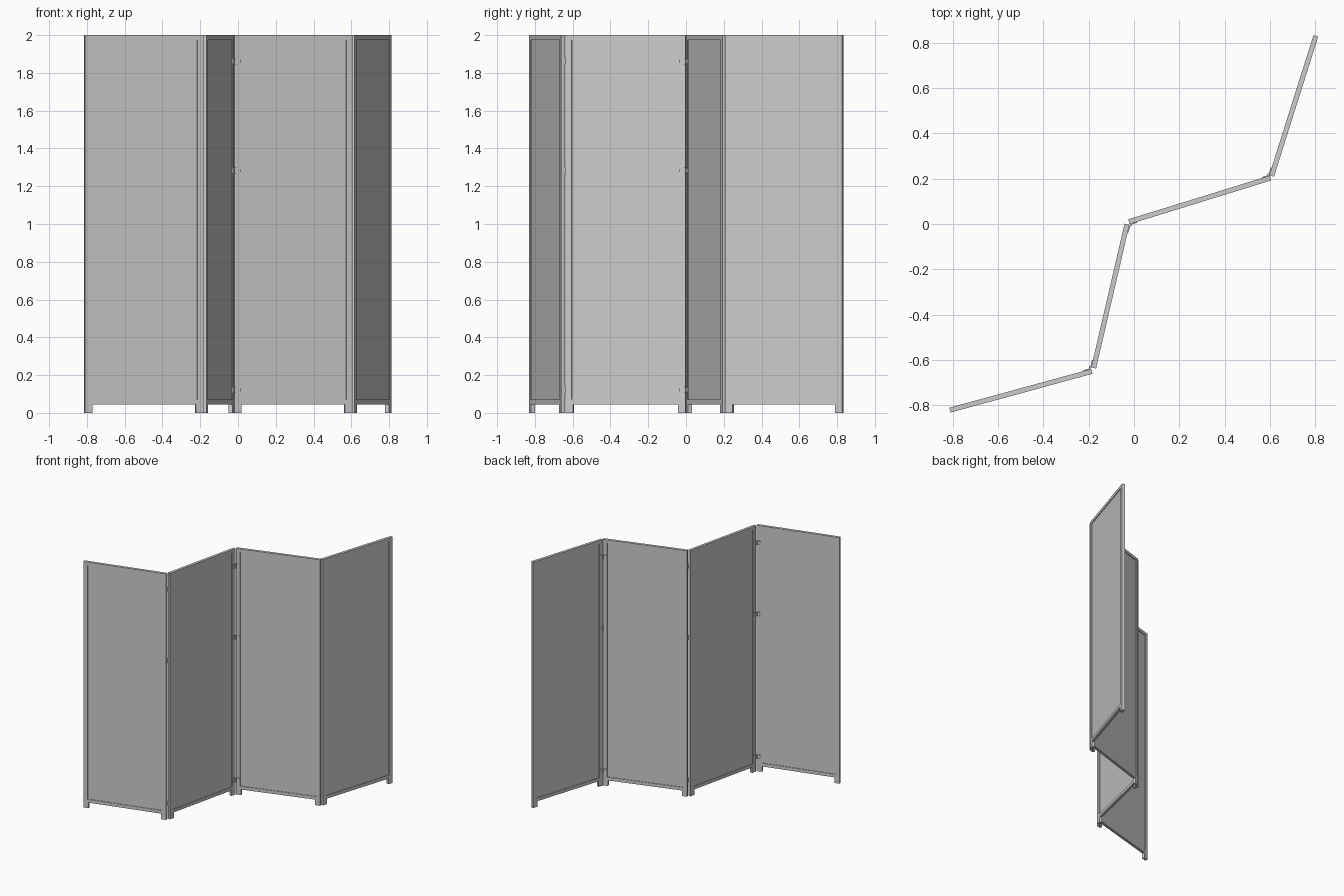
import bpy, bmesh, math
from mathutils import Matrix, Vector

if "Cube" in bpy.data.objects:
    bpy.data.objects.remove(bpy.data.objects["Cube"])

H, T = 2.0, 0.022            # screen height, frame thickness
STILE, RAIL, FOOT_W, FOOT_H = 0.033, 0.026, 0.04, 0.045

# Centre line of each folding panel, seen from above
PANELS = [((-0.812, -0.821), (-0.186, -0.650)),
          ((-0.178, -0.635), (-0.031, -0.001)),
          ((-0.022, 0.010), (0.602, 0.203)),
          ((0.607, 0.212), (0.802, 0.830))]
HINGE_Z = (0.122, 1.283, 1.862)


def add_box(bm, x0, x1, y0, y1, z0, z1):
    m = (Matrix.Translation(((x0 + x1) / 2, (y0 + y1) / 2, (z0 + z1) / 2))
         @ Matrix.Diagonal((x1 - x0, y1 - y0, z1 - z0, 1)))
    bmesh.ops.create_cube(bm, size=1, matrix=m)


def make_object(name, bm, matrix):
    me = bpy.data.meshes.new(name)
    bm.to_mesh(me)
    bm.free()
    ob = bpy.data.objects.new(name, me)
    ob.matrix_world = matrix
    bpy.context.collection.objects.link(ob)
    return ob


def placement(origin, direction, z=0):
    a = math.atan2(direction.y, direction.x)
    return Matrix.Translation((origin.x, origin.y, z)) @ Matrix.Rotation(a, 4, 'Z')


def make_panel(i, a, b):
    a, b = Vector(a), Vector(b)
    L, h = (b - a).length, T / 2
    m = placement(a, b - a)
    # Frame: two stiles with wider feet, top and bottom rails
    bm = bmesh.new()
    for s0, s1, f0, f1 in ((0, STILE, 0, FOOT_W), (L - STILE, L, L - FOOT_W, L)):
        add_box(bm, s0, s1, -h, h, FOOT_H, H)
        add_box(bm, f0, f1, -h, h, 0, FOOT_H)
    for z in (FOOT_H, H - RAIL):
        add_box(bm, STILE, L - STILE, -h, h, z, z + RAIL)
    make_object(f"panel_frame_{i}", bm, m)
    # Thin infill sheet set back from both frame faces
    bm = bmesh.new()
    add_box(bm, STILE - 0.003, L - STILE + 0.003, -0.006, 0.006,
            FOOT_H + RAIL - 0.003, H - RAIL + 0.003)
    make_object(f"infill_sheet_{i}", bm, m)


def make_hinges(i, p, q):
    """Hinges sit inside the fold where panel p meets panel q."""
    p0, p1, q0, q1 = (Vector(v) for v in (*p, *q))
    d1, d2 = (p0 - p1).normalized(), (q1 - q0).normalized()
    inward = (d1 + d2).normalized()
    pin = (p1 + q0) / 2 + inward * 0.016
    for z in HINGE_Z:
        # Barrel
        bm = bmesh.new()
        bmesh.ops.create_cone(bm, cap_ends=True, segments=16, radius1=0.005,
                              radius2=0.005, depth=0.036)
        ob = make_object(f"hinge_barrel_{i}", bm, Matrix.Translation((pin.x, pin.y, z)))
        bpy.context.view_layer.objects.active = ob
        ob.select_set(True)
        bpy.ops.object.shade_smooth_by_angle()
        ob.select_set(False)
        # Leaves lying on the inner face of each panel
        for end, d in ((p1, d1), (q0, d2)):
            side = 1 if d.x * inward.y - d.y * inward.x > 0 else -1
            ya, yb = sorted((side * (T / 2 - 0.001), side * (T / 2 + 0.004)))
            bm = bmesh.new()
            add_box(bm, 0.002, 0.024, ya, yb, -0.016, 0.016)
            add_box(bm, 0.024, 0.034, ya, yb, -0.009, 0.009)
            make_object(f"hinge_leaf_{i}", bm, placement(end, d, z))


for i, (a, b) in enumerate(PANELS):
    make_panel(i + 1, a, b)
for i in range(3):
    make_hinges(i + 1, PANELS[i], PANELS[i + 1])
